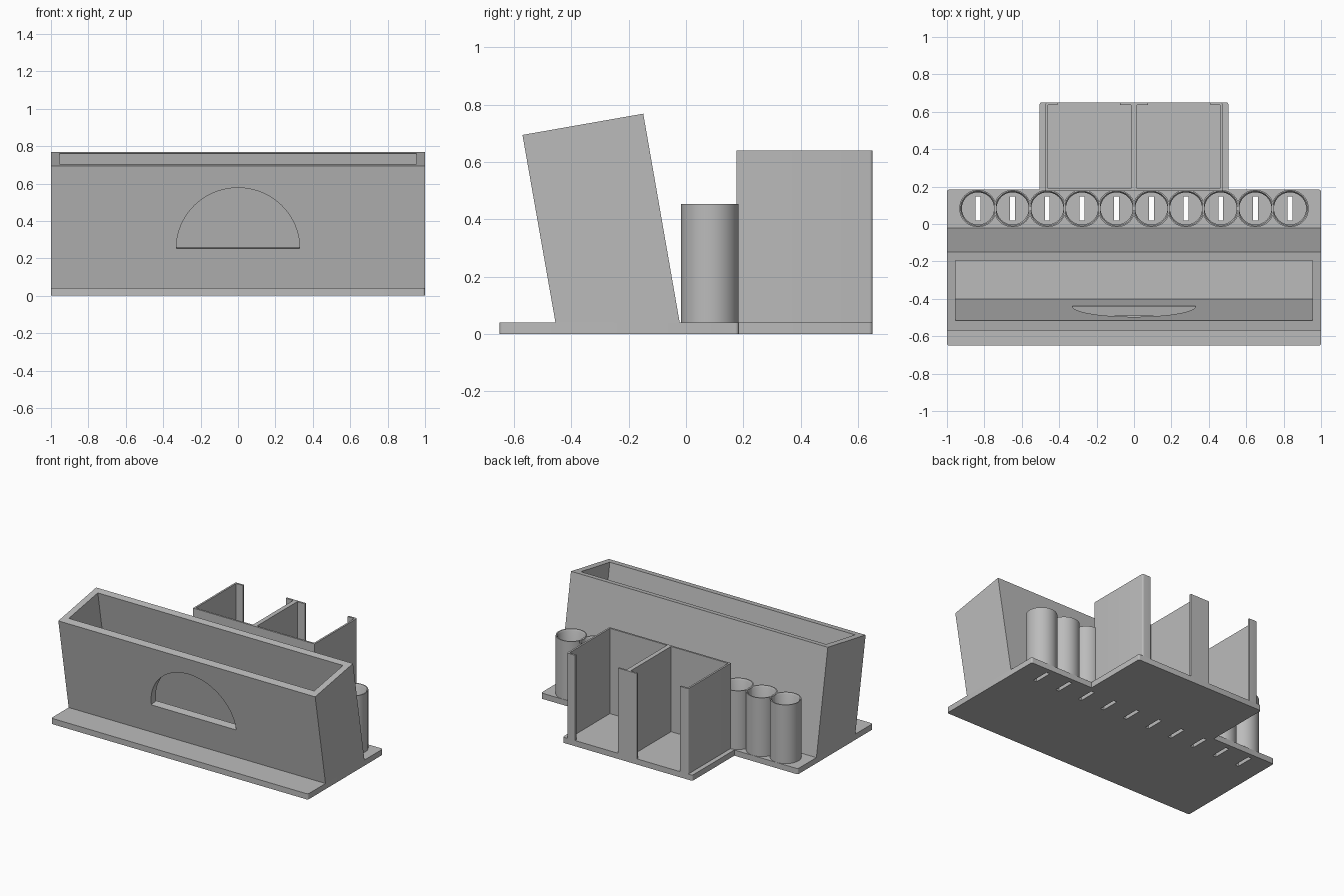
import bpy, bmesh, math
from mathutils import Vector, Matrix

if "Cube" in bpy.data.objects:
    bpy.data.objects.remove(bpy.data.objects["Cube"])

grey = bpy.data.materials.new("plain_grey")
grey.diffuse_color = (0.5, 0.5, 0.5, 1)
grey.use_nodes = True
grey.node_tree.nodes["Principled BSDF"].inputs["Base Color"].default_value = grey.diffuse_color


def finish(name, bm, smooth=False):
    bmesh.ops.recalc_face_normals(bm, faces=bm.faces)
    me = bpy.data.meshes.new(name)
    bm.to_mesh(me)
    bm.free()
    me.materials.append(grey)
    ob = bpy.data.objects.new(name, me)
    bpy.context.collection.objects.link(ob)
    if smooth:
        bpy.ops.object.select_all(action='DESELECT')
        ob.select_set(True)
        bpy.context.view_layer.objects.active = ob
        bpy.ops.object.shade_smooth_by_angle(angle=math.radians(35))
    return ob


def prism(name, points, offset, smooth=False):
    """Extrude a closed outline of 3D points along an offset."""
    bm = bmesh.new()
    face = bm.faces.new([bm.verts.new(p) for p in points])
    ext = bmesh.ops.extrude_face_region(bm, geom=[face])
    moved = [v for v in ext["geom"] if isinstance(v, bmesh.types.BMVert)]
    bmesh.ops.translate(bm, verts=moved, vec=offset)
    return finish(name, bm, smooth)


def rounded(points, radius, sharp=()):
    """Round the corners of a plan outline, except those listed."""
    out = []
    for i, p in enumerate(points):
        p = Vector(p)
        if i in sharp:
            out.append(p)
            continue
        a = p + (Vector(points[i - 1]) - p).normalized() * radius
        b = p + (Vector(points[(i + 1) % len(points)]) - p).normalized() * radius
        c = a + b - p
        for k in range(5):
            t = k * math.pi / 8
            out.append(c + (a - c) * math.cos(t) + (b - c) * math.sin(t))
    return [(q.x, q.y) for q in out]


def plan(name, points, z0, z1, smooth=False):
    return prism(name, [(x, y, z0) for x, y in points], (0, 0, z1 - z0), smooth)


def cut(target, cutter):
    cutter.hide_render = True
    mod = target.modifiers.new("cut", 'BOOLEAN')
    mod.operation, mod.solver, mod.object = 'DIFFERENCE', 'EXACT', cutter
    bpy.context.view_layer.objects.active = target
    bpy.ops.object.modifier_apply(modifier=mod.name)
    bpy.data.objects.remove(cutter, do_unlink=True)


FLOOR = 0.04
TUBE_Y = 0.083
tube_x = [0.0927 * (2 * i - 9) for i in range(10)]

# Base plate with a rear tongue
outline = [(-1, -0.65), (1, -0.65), (1, 0.184), (0.505, 0.184),
           (0.505, 0.65), (-0.505, 0.65), (-0.505, 0.184), (-1, 0.184)]
base = plan("base_plate", rounded(outline, 0.012, sharp=(3, 6)), 0, FLOOR, True)

# Slots through the base, one under each tube
for x in tube_x:
    slot = [(x - 0.013, 0.018), (x + 0.013, 0.018), (x + 0.013, 0.148), (x - 0.013, 0.148)]
    cut(base, plan("slot_cutter", slot, -0.05, 0.1))

# Tilted bin
lean = math.radians(10)
up = Vector((0, -math.sin(lean), math.cos(lean)))
back = Vector((0, math.cos(lean), math.sin(lean)))
front_low, back_low = Vector((0, -0.455, FLOOR)), Vector((0, -0.022, FLOOR))
front_top, back_top = Vector((0, -0.57, 0.694)), Vector((0, -0.149, 0.768))


def across(points, half):
    return [(-half, p.y, p.z) for p in points]


tilted_bin = prism("tilted_bin", across([front_low, back_low, back_top, front_top], 1), (2, 0, 0))
flat = Vector((0, 1, 0)) / math.cos(lean)
lift = Vector((0, 0, 0.001))     # thin floor skin above the base
cavity = [front_low + flat * 0.054 + lift, back_low - flat * 0.047 + lift,
          back_top - back * 0.047 + up * 0.1, front_top + back * 0.054 + up * 0.1]
cut(tilted_bin, prism("cavity_cutter", across(cavity, 0.955), (1.91, 0, 0)))

# Half-round window through the front wall
centre = front_low + up * ((0.252 - FLOOR) / math.cos(lean)) - back * 0.05
arc = [centre + Vector((0.33 * math.cos(a), 0, 0)) + up * 0.33 * math.sin(a)
       for a in (math.pi * k / 40 for k in range(41))]
cut(tilted_bin, prism("window_cutter", arc, back * 0.16))

# Row of tubes with a chamfered inner rim
profile = [(0.1, FLOOR), (0.1, 0.453), (0.093, 0.453), (0.086, 0.443), (0.086, FLOOR)]
N = 48
for i, x in enumerate(tube_x):
    bm = bmesh.new()
    rings = [[bm.verts.new((x + r * math.cos(2 * math.pi * k / N),
                            TUBE_Y + r * math.sin(2 * math.pi * k / N), z))
              for k in range(N)] for r, z in profile]
    for j in range(len(rings)):
        a, b = rings[j], rings[(j + 1) % len(rings)]
        for k in range(N):
            m = (k + 1) % N
            bm.faces.new((a[k], a[m], b[m], b[k]))
    finish(f"tube_{i + 1}", bm, True)

# Rear holder: thin front and side walls with inward lips, T-shaped divider
W, T, Y0, Y1, TOP = 0.473, 0.013, 0.176, 0.65, 0.64
shell = [(-W, Y0), (W, Y0), (W, Y1), (0.408, Y1), (0.408, Y1 - T), (W - T, Y1 - T),
         (W - T, Y0 + T), (T - W, Y0 + T), (T - W, Y1 - T), (-0.408, Y1 - T),
         (-0.408, Y1), (-W, Y1)]
sharp = (0, 1, 3, 4, 5, 6, 7, 8, 9, 10)
plan("holder_walls", rounded(shell, 0.01, sharp), FLOOR, TOP, True)
divider = [(-0.016, Y0 + T), (0.016, Y0 + T), (0.016, Y1 - T), (0.074, Y1 - T),
           (0.074, Y1), (-0.074, Y1), (-0.074, Y1 - T), (-0.016, Y1 - T)]
plan("holder_divider", divider, FLOOR, TOP)
